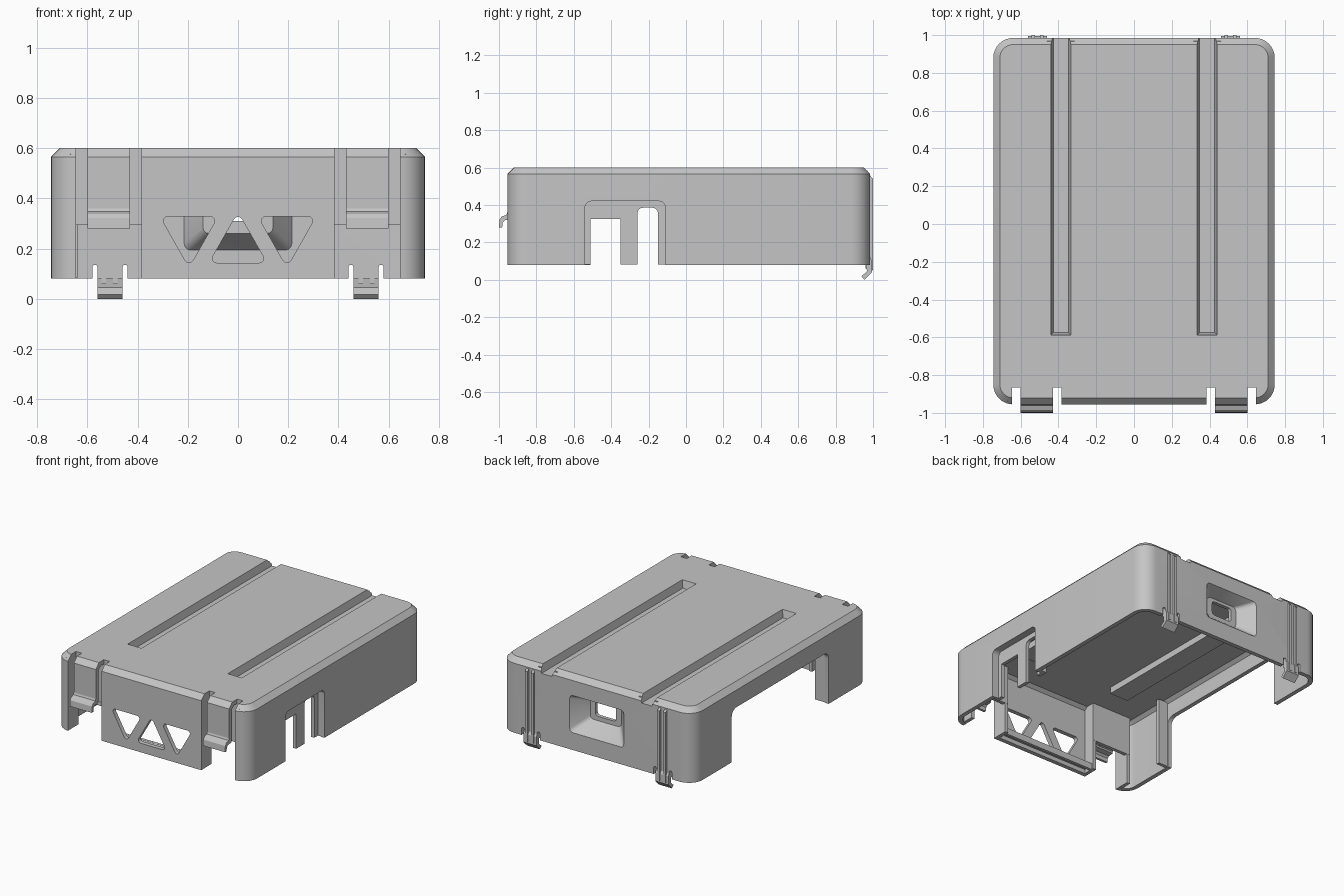
import bpy, bmesh, math
from mathutils import Vector

cube = bpy.data.objects.get("Cube")
if cube:
    bpy.data.objects.remove(cube, do_unlink=True)

grey = bpy.data.materials.new("plain grey")
grey.use_nodes = True
COLOUR = (0.56, 0.56, 0.56, 1)
grey.diffuse_color = COLOUR
grey.node_tree.nodes["Principled BSDF"].inputs["Base Color"].default_value = COLOUR


def rect(a0, a1, b0, b1):
    return [(a0, b0), (a1, b0), (a1, b1), (a0, b1)]


def rounded(pts, radii, n=6):
    """Round the corners of a convex outline."""
    if not isinstance(radii, (list, tuple)):
        radii = [radii] * len(pts)
    out = []
    for i, r in enumerate(radii):
        p = Vector((*pts[i], 0))
        if r == 0:
            out.append(p.to_2d())
            continue
        a = (Vector((*pts[i - 1], 0)) - p).normalized()
        b = (Vector((*pts[(i + 1) % len(pts)], 0)) - p).normalized()
        half = a.angle(b) / 2
        centre = p + (a + b).normalized() * r / math.sin(half)
        start = (p + a * r / math.tan(half) - centre).normalized()
        end = (p + b * r / math.tan(half) - centre).normalized()
        out += [(centre + start.slerp(end, k / n) * r).to_2d() for k in range(n + 1)]
    return out


def place(pts, axis, level):
    """Put a flat outline at a level along an axis."""
    if axis == "x":
        return [(level, a, b) for a, b in pts]
    if axis == "y":
        return [(a, level, b) for a, b in pts]
    return [(a, b, level) for a, b in pts]


def loft(name, rings):
    bm = bmesh.new()
    loops = [[bm.verts.new(p) for p in ring] for ring in rings]
    for low, high in zip(loops, loops[1:]):
        for i in range(len(low)):
            bm.faces.new((low[i - 1], low[i], high[i], high[i - 1]))
    bm.faces.new(loops[0])
    bm.faces.new(loops[-1])
    bmesh.ops.recalc_face_normals(bm, faces=bm.faces)
    mesh = bpy.data.meshes.new(name)
    bm.to_mesh(mesh)
    bm.free()
    mesh.materials.append(grey)
    ob = bpy.data.objects.new(name, mesh)
    bpy.context.collection.objects.link(ob)
    return ob


def prism(name, pts, axis, lo, hi):
    return loft(name, [place(pts, axis, lo), place(pts, axis, hi)])


def box(name, x0, x1, y0, y1, z0, z1):
    return prism(name, rect(x0, x1, y0, y1), "z", z0, z1)


def span(side, a, b):
    return sorted((side * a, side * b))


def combine(target, tool, operation):
    mod = target.modifiers.new(operation, "BOOLEAN")
    mod.operation = operation
    mod.solver = "EXACT"
    mod.object = tool
    bpy.context.view_layer.objects.active = target
    bpy.ops.object.modifier_apply(modifier=mod.name)
    bpy.data.objects.remove(tool, do_unlink=True)


def add(tool):
    combine(shell, tool, "UNION")


def cut(tool):
    combine(shell, tool, "DIFFERENCE")


# Hollow cover with rounded corners and a chamfered top edge
W, Y0, Y1 = 0.745, -0.955, 0.985


def shell_ring(inset, z):
    outline = rect(-W + inset, W - inset, Y0 + inset, Y1 - inset)
    return place(rounded(outline, 0.105 - inset, 8), "z", z)


shell = loft("cover_shell", [shell_ring(i, z) for i, z in (
    (0.055, 0.57), (0.03, 0.55), (0.03, 0.08), (0, 0.08), (0, 0.565), (0.035, 0.6))])

# Material added inside: groove ridges and clip pockets
for s in (-1, 1):
    add(box("groove_ridge", *span(s, 0.315, 0.46), -0.615, 0.97, 0.525, 0.585))
    add(box("pocket_back", *span(s, 0.361, 0.669), -0.865, -0.84, 0.295, 0.583))
    add(box("pocket_inner_side", *span(s, 0.36, 0.385), -0.94, -0.841, 0.081, 0.577))
    add(box("pocket_outer_side", *span(s, 0.645, 0.67), -0.94, -0.841, 0.081, 0.577))

# Funnel behind the back window
def funnel(name, grow, y_in, y_out):
    small = rounded(rect(-0.12 - grow, 0.12 + grow, 0.28 - grow, 0.43 + grow), 0.025, 3)
    large = rounded(rect(-0.21 - grow, 0.21 + grow, 0.2 - grow, 0.46 + grow), 0.025, 3)
    return loft(name, [place(small, "y", y_in), place(large, "y", y_out)])


add(funnel("funnel_body", 0.02, 0.86, 0.975))
cut(funnel("funnel_hollow", 0, 0.885, 0.986))
cut(prism("back_window", rounded(rect(-0.08, 0.08, 0.31, 0.41), 0.02, 3), "y", 0.8, 0.95))

# Recessed connector bay on one side
add(box("bay_body", 0.67, 0.725, -0.565, -0.085, 0.082, 0.445))
cut(prism("bay_recess", rounded(rect(-0.54, -0.11, 0, 0.42), [0, 0, 0.035, 0.035]), "x", 0.695, 0.8))
cut(box("bay_window_square", 0.6, 0.8, -0.51, -0.35, 0, 0.325))
cut(prism("bay_window_round", rounded(rect(-0.26, -0.15, 0, 0.385), [0, 0, 0.03, 0.03]), "x", 0.6, 0.8))

# Long opening on the other side
cut(prism("side_opening", rounded(rect(-0.51, 0.56, 0, 0.445), [0, 0, 0.05, 0.05]), "x", -0.8, -0.66))

for s in (-1, 1):
    # Tapered grooves along the top, open at the back
    floor = [(s * 0.387 + dx, y) for dx, y in rect(-0.04, 0.04, -0.575, 1.1)]
    mouth = [(s * 0.387 + dx, y) for dx, y in rect(-0.055, 0.055, -0.59, 1.1)]
    cut(loft("groove", [place(floor, "z", 0.55), place(mouth, "z", 0.605)]))
    # Gaps around the front snap tabs
    cut(box("slot_inner", *span(s, 0.385, 0.43), -1.1, -0.866, 0, 0.7))
    cut(box("slot_outer", *span(s, 0.6, 0.645), -1.1, -0.866, 0, 0.7))
    cut(box("tab_gap", *span(s, 0.386, 0.644), -1.1, -0.92, 0, 0.335))
    # Relief slots beside the back clips
    for a in (0.44, 0.56):
        x0, x1 = span(s, a, a + 0.02)
        outline = rounded(rect(x0, x1, 0, 0.135), [0, 0, 0.009, 0.009], 3)
        cut(prism("relief", outline, "y", 0.9, 1.1))

# Truss of triangular holes in the front panel
triangles = [[(-0.115, 0.143), (0.115, 0.143), (0, 0.345)]]
triangles += [[(c - 0.115, 0.328), (c, 0.125), (c + 0.115, 0.328)] for c in (-0.195, 0.195)]
for t in triangles:
    cut(prism("truss_hole", rounded(t, 0.018, 4), "y", -1.0, -0.9))

parts = [shell]

# Slotted ledge along the bottom of the front panel
parts.append(box("front_ledge_rail", -0.362, 0.362, -0.875, -0.855, 0.08, 0.125))
parts.append(box("front_ledge_top", -0.362, 0.362, -0.93, -0.857, 0.11, 0.124))

# Stiffening rib by the long opening
parts.append(box("opening_rib", -0.717, -0.64, -0.535, -0.512, 0.082, 0.56))

hook = [(-0.93, 0.36), (-0.955, 0.36), (-0.96, 0.347), (-0.985, 0.338), (-0.997, 0.322),
        (-1.0, 0.28), (-0.983, 0.28), (-0.98, 0.305), (-0.968, 0.318), (-0.93, 0.322)]
foot = [(0.957, 0.12), (0.984, 0.12), (0.995, 0.1), (0.995, 0.04), (0.955, 0),
        (0.938, 0.018), (0.968, 0.045)]
rib = [(0.96, 0.06), (1.0, 0.05), (1.0, 0.54), (0.982, 0.56), (0.96, 0.56)]
for s, side in ((-1, "right"), (1, "left")):
    # Curled lip of each front tab, then the back clip with its two ribs
    parts.append(prism(side + "_front_tab_lip", hook, "x", *span(s, 0.43, 0.6)))
    parts.append(prism(side + "_back_clip", foot, "x", *span(s, 0.46, 0.56)))
    for a in (0.479, 0.525):
        parts.append(prism(side + "_back_clip_rib", rib, "x", *span(s, a, a + 0.018)))

# Smooth rounded corners, keep the other edges crisp
bpy.ops.object.select_all(action="DESELECT")
for ob in parts:
    ob.select_set(True)
bpy.context.view_layer.objects.active = shell
bpy.ops.object.shade_smooth_by_angle(angle=math.radians(28))
